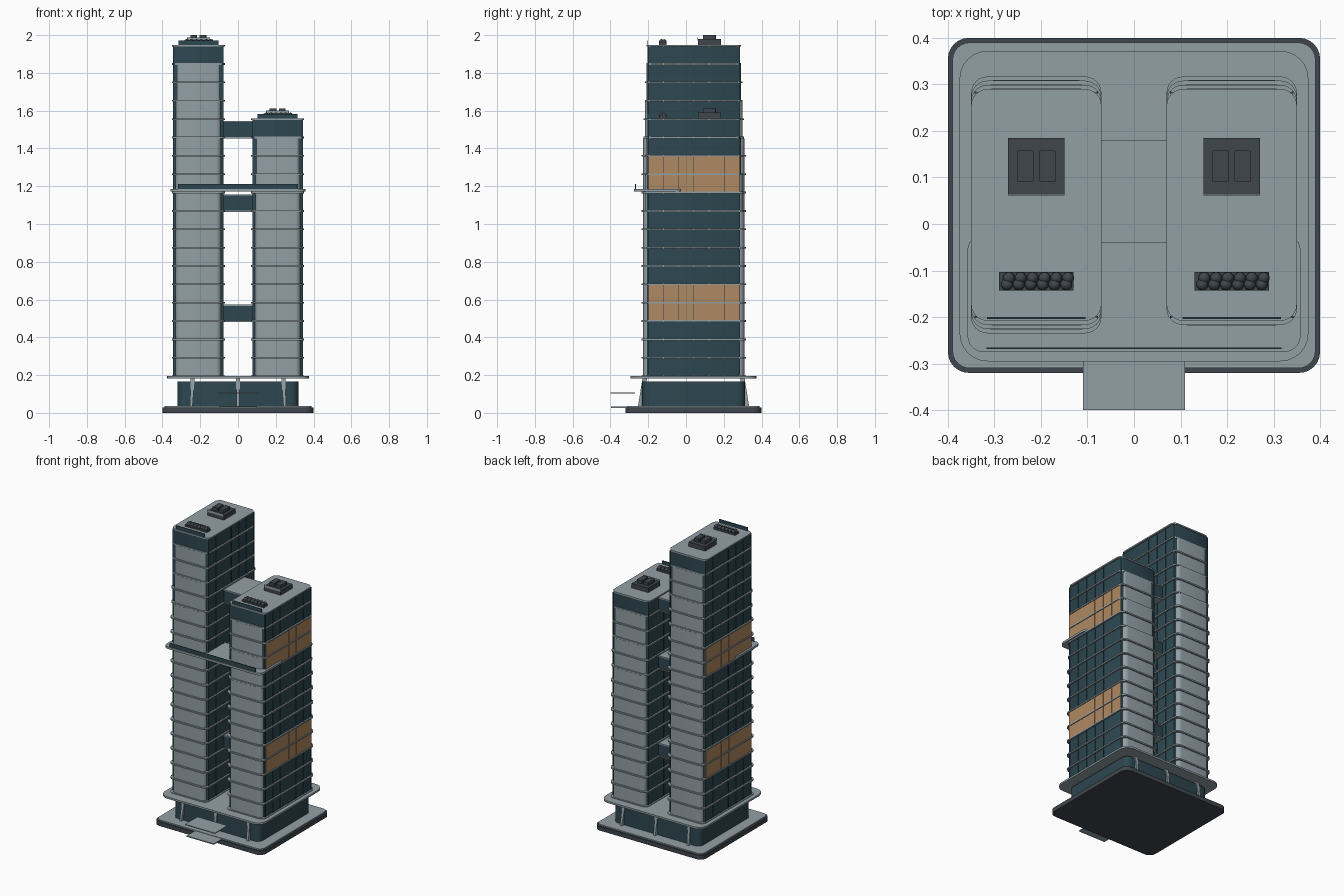
import bpy, bmesh, math
from mathutils import Matrix, Vector

if "Cube" in bpy.data.objects:
    bpy.data.objects.remove(bpy.data.objects["Cube"])


def material(name, rgb):
    m = bpy.data.materials.new(name)
    m.diffuse_color = (*rgb, 1)
    m.use_nodes = True
    m.node_tree.nodes["Principled BSDF"].inputs["Base Color"].default_value = m.diffuse_color
    return m


GREY = material("pale_metal", (0.29, 0.35, 0.38))
GLASS = material("dark_glass", (0.026, 0.062, 0.08))
LIT = material("warm_panel", (0.43, 0.25, 0.12))
DARK = material("dark_metal", (0.05, 0.062, 0.074))


def finish(name, bm, mat):
    me = bpy.data.meshes.new(name)
    bmesh.ops.recalc_face_normals(bm, faces=bm.faces)
    bm.to_mesh(me)
    bm.free()
    me.materials.append(mat)
    ob = bpy.data.objects.new(name, me)
    bpy.context.collection.objects.link(ob)
    bpy.context.view_layer.objects.active = ob
    bpy.ops.object.select_all(action='DESELECT')
    ob.select_set(True)
    bpy.ops.object.shade_smooth_by_angle(angle=math.radians(35))
    return ob


def prism(bm, x0, x1, y0, y1, z0, z1, r, seg=6):
    """Upright block with rounded plan corners."""
    pts = []
    for cx, cy, a in ((x1 - r, y1 - r, 0), (x0 + r, y1 - r, 90),
                      (x0 + r, y0 + r, 180), (x1 - r, y0 + r, 270)):
        for i in range(seg + 1):
            t = math.radians(a + 90 * i / seg)
            pts.append((cx + r * math.cos(t), cy + r * math.sin(t)))
    lo = [bm.verts.new((x, y, z0)) for x, y in pts]
    hi = [bm.verts.new((x, y, z1)) for x, y in pts]
    bm.faces.new(lo[::-1])
    bm.faces.new(hi)
    n = len(pts)
    for i in range(n):
        j = (i + 1) % n
        bm.faces.new((lo[i], lo[j], hi[j], hi[i]))


def box(bm, x0, x1, y0, y1, z0, z1):
    c = Vector(((x0 + x1) / 2, (y0 + y1) / 2, (z0 + z1) / 2))
    m = Matrix.Translation(c) @ Matrix.Diagonal((x1 - x0, y1 - y0, z1 - z0, 1))
    return bmesh.ops.create_cube(bm, size=1, matrix=m)["verts"]


def part(name, mat, shape, *args):
    bm = bmesh.new()
    shape(bm, *args)
    return finish(name, bm, mat)


# Plinth, podium and podium roof
part("plinth_base", DARK, prism, -0.4, 0.4, -0.32, 0.4, 0, 0.028, 0.045)
part("plinth_paving", GREY, prism, -0.39, 0.39, -0.31, 0.39, 0.028, 0.036, 0.037)
part("podium_glass", GLASS, prism, -0.32, 0.32, -0.232, 0.312, 0.036, 0.166, 0.04)
part("podium_roof", GREY, prism, -0.375, 0.375, -0.295, 0.372, 0.183, 0.195, 0.06)

# Leaning podium columns, front and back
bm = bmesh.new()
for x in (-0.24, 0, 0.24):
    for s in (-1, 1):
        y = 0.04 + s * 0.27
        for v in box(bm, x - 0.011, x + 0.011, y - 0.012, y + 0.012, 0.036, 0.185):
            if v.co.z < 0.1:
                v.co.y += s * 0.012
                v.co.x = x * 1.03 + (v.co.x - x) * 0.6
            else:
                v.co.y -= s * 0.012
finish("podium_columns", bm, GREY)

# Entrance canopy and step
part("entrance_canopy", GREY, box, -0.11, 0.11, -0.4, -0.27, 0.102, 0.108)
part("entrance_step", GREY, box, -0.1, 0.1, -0.398, -0.30, 0.026, 0.033)

Z0, PITCH = 0.19, 0.0972
SLAB = 0.009
Y0, Y1 = -0.235, 0.317


def setback(from_top):
    return (0.027, 0.018, 0.018, 0.009, 0.009)[from_top] if from_top < 5 else 0


def tower(side, cx, floors):
    top = Z0 + floors * PITCH
    roof = top + SLAB
    out = 1 if cx > 0 else -1
    # Glass core and grey end panels, floor slabs
    part(side + "_tower_glass", GLASS, prism,
         cx - 0.13, cx + 0.13, -0.203, 0.285, Z0, top, 0.008, 2)
    panels, slabs = bmesh.new(), bmesh.new()
    for i in range(floors):
        d = setback(floors - 1 - i)
        z = Z0 + i * PITCH
        for s in (-1, 1):
            # end panel cap wrapping the corner
            ya, yb = (Y0 + 0.008 + d, -0.18) if s < 0 else (0.262, Y1 - 0.008 - d)
            w = 0.121
            n = 6
            r = min(0.028, yb - ya - 0.002)
            pts = [(w, yb - ya), (-w, yb - ya)]
            pts += [(-w + r - r * math.cos(t), r - r * math.sin(t))
                    for t in (math.pi / 2 * k / n for k in range(n + 1))]
            pts += [(w - r + r * math.sin(t), r - r * math.cos(t))
                    for t in (math.pi / 2 * k / n for k in range(n + 1))]
            loops = []
            for zz in (z + SLAB, z + PITCH):
                loops.append([panels.verts.new(
                    (cx + x, ya + y if s < 0 else yb - y, zz)) for x, y in pts])
            lo, hi = loops
            panels.faces.new(lo)
            panels.faces.new(hi)
            for k in range(len(pts)):
                j = (k + 1) % len(pts)
                panels.faces.new((lo[k], lo[j], hi[j], hi[k]))
        prism(slabs, cx - 0.14, cx + 0.14, Y0 + d, Y1 - d, z, z + SLAB, 0.035)
    d = setback(0)
    prism(slabs, cx - 0.14, cx + 0.14, Y0 + d, Y1 - d, top, roof, 0.035)
    finish(side + "_tower_end_panels", panels, GREY)
    finish(side + "_tower_floor_slabs", slabs, GREY)

    # Side mullions
    bm = bmesh.new()
    for s in (-1, 1):
        for k in range(7):
            y = -0.2 + k * 0.0805
            x = cx + s * 0.131
            box(bm, x - 0.002, x + 0.002, y - 0.002, y + 0.002, Z0, top)
    finish(side + "_tower_mullions", bm, GLASS)

    # Warm panels on the outer side
    bm = bmesh.new()
    for f in (3, 4, 10, 11):
        for k in range(6):
            y = -0.2 + k * 0.0805
            x = cx + out * 0.132
            z = Z0 + f * PITCH
            box(bm, x - 0.003, x + 0.003, y + 0.001, y + 0.0795, z + SLAB, z + PITCH)
    finish(side + "_tower_warm_panels", bm, LIT)

    # Roof plant: plate, two units, front screen
    bm = bmesh.new()
    box(bm, cx - 0.061, cx + 0.061, 0.063, 0.185, roof, roof + 0.03)
    for s in (-1, 1):
        x = cx + s * 0.024
        prism(bm, x - 0.018, x + 0.018, 0.09, 0.158, roof + 0.03, roof + 0.051, 0.004, 2)
    finish(side + "_roof_plant", bm, DARK)
    part(side + "_roof_screen", GREY, box, cx - 0.061, cx + 0.061, 0.061, 0.064,
         roof + 0.024, roof + 0.04)

    # Roof planter with shrubs
    part(side + "_planter", DARK, box, cx - 0.08, cx + 0.08, -0.143, -0.103,
         roof, roof + 0.012)
    bm = bmesh.new()
    for i in range(6):
        for j in range(2):
            c = (cx - 0.063 + i * 0.0255 + j * 0.004, -0.13 + j * 0.014, roof + 0.017)
            bmesh.ops.create_icosphere(bm, subdivisions=2, radius=0.013,
                                       matrix=Matrix.Translation(c))
    finish(side + "_shrubs", bm, DARK)

    # Glass rail along the roof front
    part(side + "_roof_rail", GLASS, box, cx - 0.106, cx + 0.106, -0.204, -0.2,
         roof, roof + 0.023)


tower("left", -0.21, 18)
tower("right", 0.21, 14)

# Bridges between the towers
for i, f in enumerate((3, 9, 13)):
    z = Z0 + f * PITCH
    part(f"bridge_glass_{i + 1}", GLASS, box, -0.1, 0.1, -0.037, 0.175,
         z + 0.006, z + PITCH - 0.012)
    bm = bmesh.new()
    box(bm, -0.1, 0.1, -0.041, 0.179, z, z + 0.006)
    box(bm, -0.1, 0.1, -0.041, 0.179, z + PITCH - 0.012, z + PITCH - 0.005)
    finish(f"bridge_slabs_{i + 1}", bm, GREY)

# Sky terrace and its rail
part("sky_terrace", GREY, prism, -0.358, 0.358, -0.275, -0.022, 1.172, 1.186, 0.035)
part("terrace_rail", GLASS, box, -0.317, 0.317, -0.269, -0.265, 1.186, 1.212)
